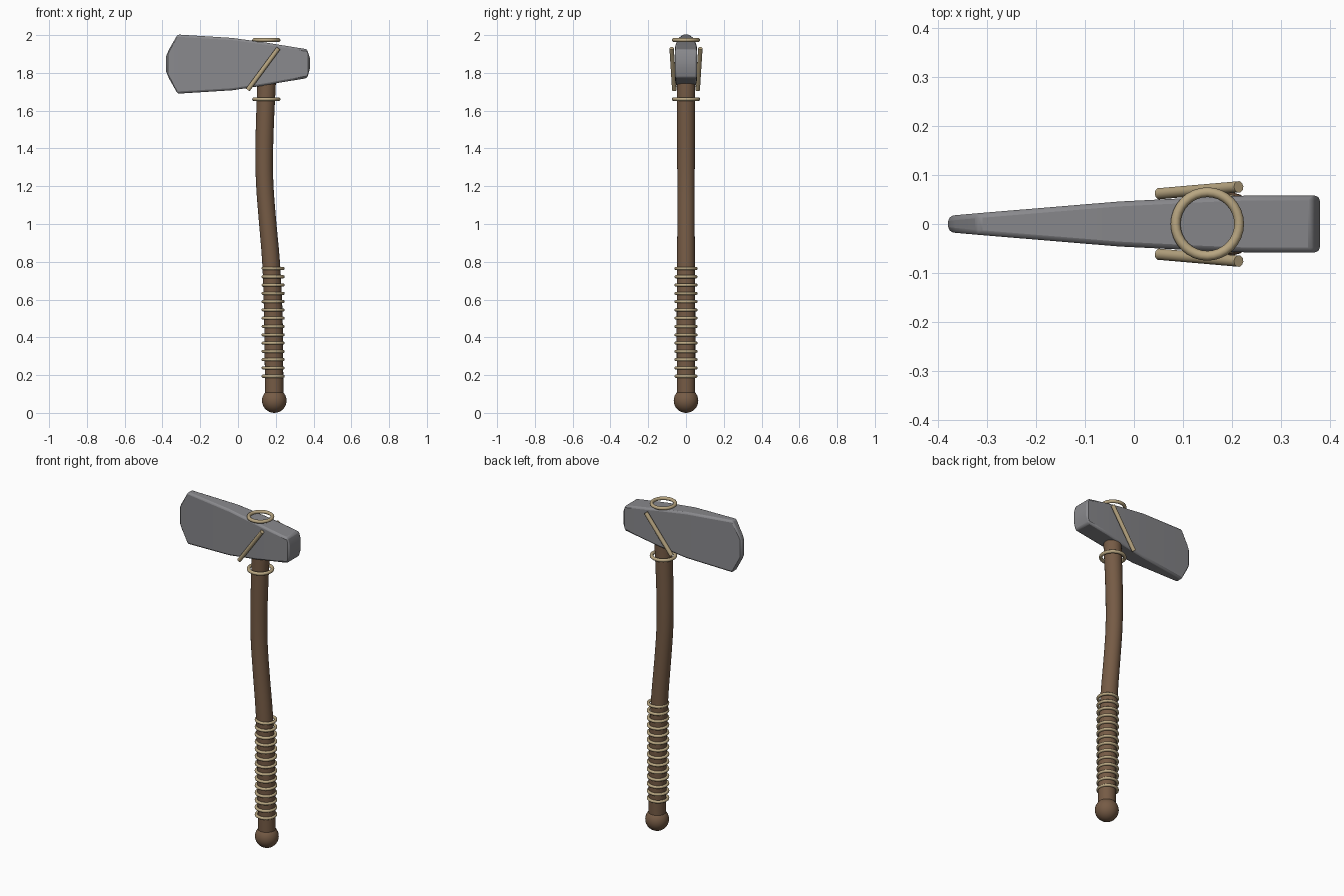
import bpy, bmesh, math
from mathutils import Vector

if "Cube" in bpy.data.objects:
    bpy.data.objects.remove(bpy.data.objects["Cube"])


def material(name, rgb):
    m = bpy.data.materials.new(name)
    m.diffuse_color = (*rgb, 1)
    m.use_nodes = True
    m.node_tree.nodes["Principled BSDF"].inputs["Base Color"].default_value = m.diffuse_color
    return m


STONE = material("stone", (0.25, 0.25, 0.265))
WOOD = material("wood", (0.18, 0.105, 0.06))
CORD = material("cord", (0.48, 0.38, 0.22))


def finish(name, mat, angle=35):
    ob = bpy.context.object
    ob.name = name
    ob.data.materials.append(mat)
    bpy.ops.object.shade_smooth_by_angle(angle=math.radians(angle))
    return ob


def from_bmesh(bm, name):
    bmesh.ops.recalc_face_normals(bm, faces=bm.faces)
    me = bpy.data.meshes.new(name)
    bm.to_mesh(me)
    bm.free()
    ob = bpy.data.objects.new(name, me)
    bpy.context.collection.objects.link(ob)
    bpy.ops.object.select_all(action='DESELECT')
    bpy.context.view_layer.objects.active = ob
    ob.select_set(True)
    return ob


def loft(sections, name):
    """Skin a list of equal-length point rings and cap both ends."""
    bm = bmesh.new()
    rings = [[bm.verts.new(p) for p in s] for s in sections]
    n = len(rings[0])
    for a, b in zip(rings, rings[1:]):
        for i in range(n):
            j = (i + 1) % n
            bm.faces.new((a[i], a[j], b[j], b[i]))
    bm.faces.new(rings[0])
    bm.faces.new(rings[-1])
    return from_bmesh(bm, name)


def ring(name, x, z, major, minor):
    bpy.ops.mesh.primitive_torus_add(location=(x, 0, z), major_radius=major, minor_radius=minor,
                                     major_segments=32, minor_segments=10)
    finish(name, CORD, 60)


# Head: rectangles lofted from cutting edge to poll (x, bottom, top, half thickness)
stations = [(-0.38, 1.805, 1.89, 0.016), (-0.365, 1.77, 1.925, 0.018),
            (-0.32, 1.69, 2.003, 0.022), (-0.03, 1.708, 1.985, 0.046),
            (0.15, 1.735, 1.96, 0.055), (0.23, 1.75, 1.947, 0.058),
            (0.366, 1.772, 1.925, 0.058), (0.38, 1.82, 1.88, 0.058)]
head = loft([[(x, -t, lo), (x, t, lo), (x, t, hi), (x, -t, hi)]
             for x, lo, hi, t in stations], "axe_head")
bev = head.modifiers.new("soft_edges", 'BEVEL')
bev.width = 0.01
bev.segments = 2
bev.limit_method = 'ANGLE'
bev.angle_limit = math.radians(35)
finish("axe_head", STONE, 25)

# Handle: gently bent round shaft (x, z, radius), smoothed with a spline
path = [(0.192, 0.06, 0.048), (0.19, 0.3, 0.049), (0.186, 0.55, 0.049),
        (0.175, 0.8, 0.047), (0.155, 1.03, 0.046), (0.141, 1.22, 0.046),
        (0.139, 1.4, 0.047), (0.145, 1.6, 0.048), (0.151, 1.74, 0.049), (0.152, 1.9, 0.05)]
pts = [Vector(p) for p in path]
dense = []
for i in range(len(pts) - 1):
    p0, p1, p2, p3 = pts[max(i - 1, 0)], pts[i], pts[i + 1], pts[min(i + 2, len(pts) - 1)]
    for k in range(3):
        t = k / 3
        dense.append(0.5 * (2 * p1 + (p2 - p0) * t + (2 * p0 - 5 * p1 + 4 * p2 - p3) * t * t
                            + (3 * p1 - p0 - 3 * p2 + p3) * t ** 3))
dense.append(pts[-1])
loft([[(x + r * math.cos(a), r * math.sin(a), z)
       for a in (2 * math.pi * i / 24 for i in range(24))] for x, z, r in dense], "handle")
finish("handle", WOOD, 40)

# Pommel
bpy.ops.mesh.primitive_uv_sphere_add(segments=32, ring_count=16, radius=0.065,
                                     location=(0.192, 0, 0.065))
finish("pommel", WOOD)

# Grip wrapping
for i in range(14):
    ring(f"grip_ring_{i + 1}", 0.186, 0.194 + i * 0.0439, 0.053, 0.0085)

# Collars above and below the head
ring("top_collar", 0.15, 1.974, 0.065, 0.010)
ring("lower_collar", 0.15, 1.661, 0.065, 0.010)

# Diagonal lashings on both faces of the head
for side, label in ((-1, "front"), (1, "back")):
    a, b = Vector((0.052, side * 0.062, 1.71)), Vector((0.214, side * 0.076, 1.93))
    bpy.ops.mesh.primitive_cylinder_add(vertices=10, radius=0.012, depth=(b - a).length,
                                        location=(a + b) / 2,
                                        rotation=(b - a).to_track_quat('Z', 'Y').to_euler())
    finish(f"{label}_lashing", CORD, 40)
